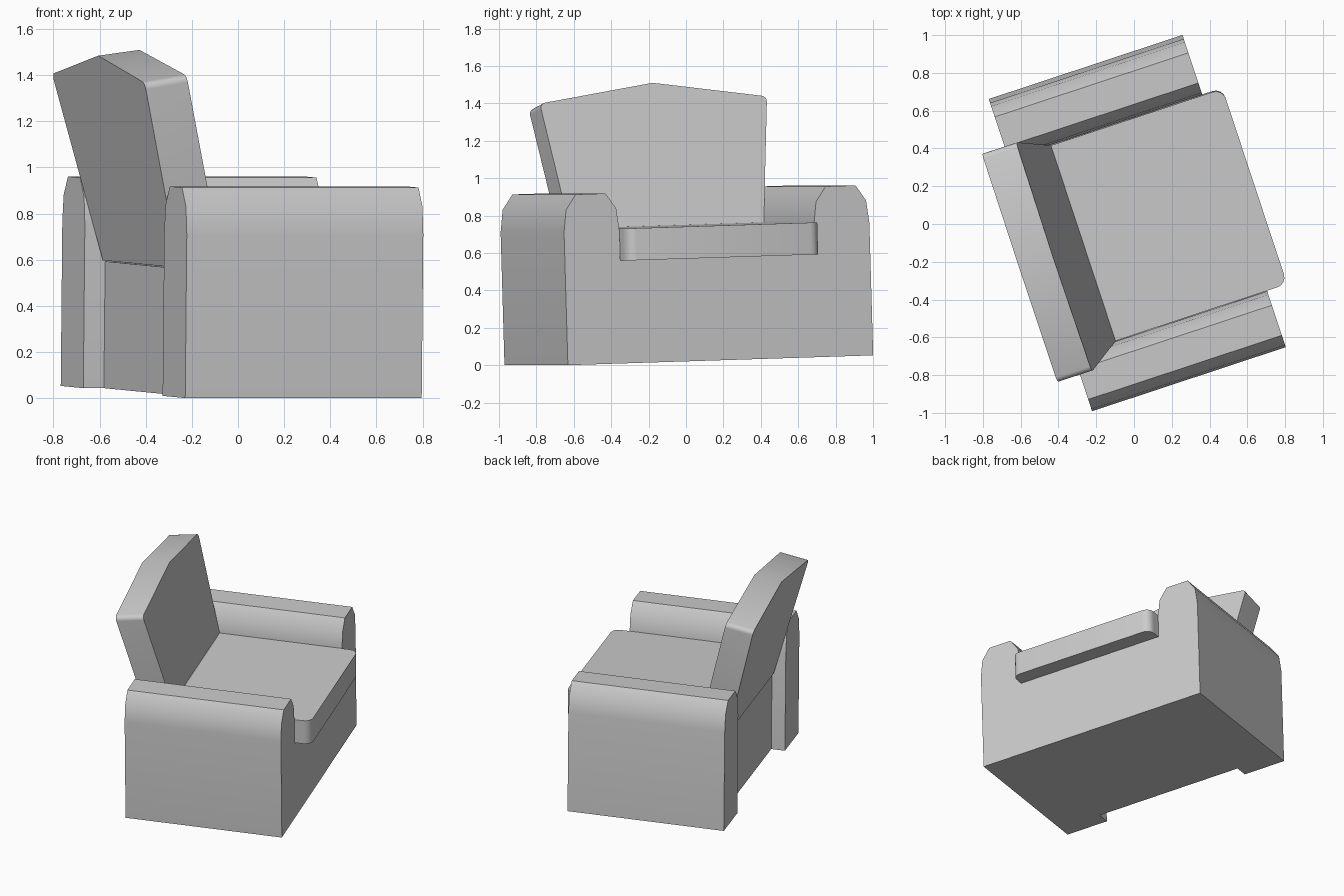
import bpy, bmesh, math
from mathutils import Matrix

if "Cube" in bpy.data.objects:
    bpy.data.objects.remove(bpy.data.objects["Cube"])

# The whole chair is turned and slightly rolled
POSE = (Matrix.Rotation(math.radians(18.3), 4, 'Z')
        @ Matrix.Translation((0, 0.01, 0.0265))
        @ Matrix.Rotation(math.radians(1.75), 4, 'X'))


def loft(name, ring_a, ring_b, bevel=None, radius=0.0, segments=4):
    """Closed solid between two matching outlines; bevel picks edges by a test."""
    bm = bmesh.new()
    a = [bm.verts.new(p) for p in ring_a]
    b = [bm.verts.new(p) for p in ring_b]
    n = len(a)
    bm.faces.new(a)
    bm.faces.new(b[::-1])
    for i in range(n):
        j = (i + 1) % n
        bm.faces.new((a[j], a[i], b[i], b[j]))
    bmesh.ops.recalc_face_normals(bm, faces=bm.faces)
    if bevel:
        edges = [e for e in bm.edges if bevel(*(v.co for v in e.verts))]
        bmesh.ops.bevel(bm, geom=edges, offset=radius, segments=segments,
                        profile=0.5, affect='EDGES')
    mesh = bpy.data.meshes.new(name)
    bm.to_mesh(mesh)
    bm.free()
    ob = bpy.data.objects.new(name, mesh)
    bpy.context.collection.objects.link(ob)
    ob.matrix_world = POSE
    bpy.ops.object.select_all(action='DESELECT')
    ob.select_set(True)
    bpy.context.view_layer.objects.active = ob
    bpy.ops.object.shade_smooth_by_angle(angle=math.radians(40))
    return ob


def block(name, x0, x1, half_width, z0, z1, **kw):
    outline = [(-half_width, z0), (half_width, z0), (half_width, z1), (-half_width, z1)]
    return loft(name, [(x0, y, z) for y, z in outline],
                [(x1, y, z) for y, z in outline], **kw)


# Arms: rounded-top section swept front to back
half = [(0.156, 0.0), (0.156, 0.71), (0.141, 0.83), (0.084, 0.911)]
section = half + [(-y, z) for y, z in reversed(half)]
for side, name in ((-1, "right_arm"), (1, "left_arm")):
    pts = [(side * 0.704 + y, z) for y, z in section]
    loft(name, [(-0.522, y, z) for y, z in pts], [(0.558, y, z) for y, z in pts])

# Seat base between the arms
block("seat_base", -0.428, 0.558, 0.548, 0.0, 0.55)

# Seat cushion with rounded front corners
block("seat_cushion", -0.40, 0.67, 0.545, 0.55, 0.721,
      bevel=lambda p, q: p.x > 0.6 and q.x > 0.6 and abs(p.z - q.z) > 0.1,
      radius=0.055)

# Leaning backrest, wider at the shoulders with a peaked top
def back_outline(bottom, shoulder, peak):
    (xb, zb), (xs, zs), (xp, zp) = bottom, shoulder, peak
    return [(xb, -0.525, zb), (xb, 0.525, zb), (xs, 0.64, zs),
            (xp, 0.0, zp), (xs, -0.64, zs)]

loft("backrest",
     back_outline((-0.25, 0.575), (-0.457, 1.392), (-0.462, 1.484)),
     back_outline((-0.446, 0.555), (-0.648, 1.36), (-0.650, 1.459)),
     bevel=lambda p, q: abs(p.y) > 0.6 and abs(p.y - q.y) < 0.01,
     radius=0.03)
